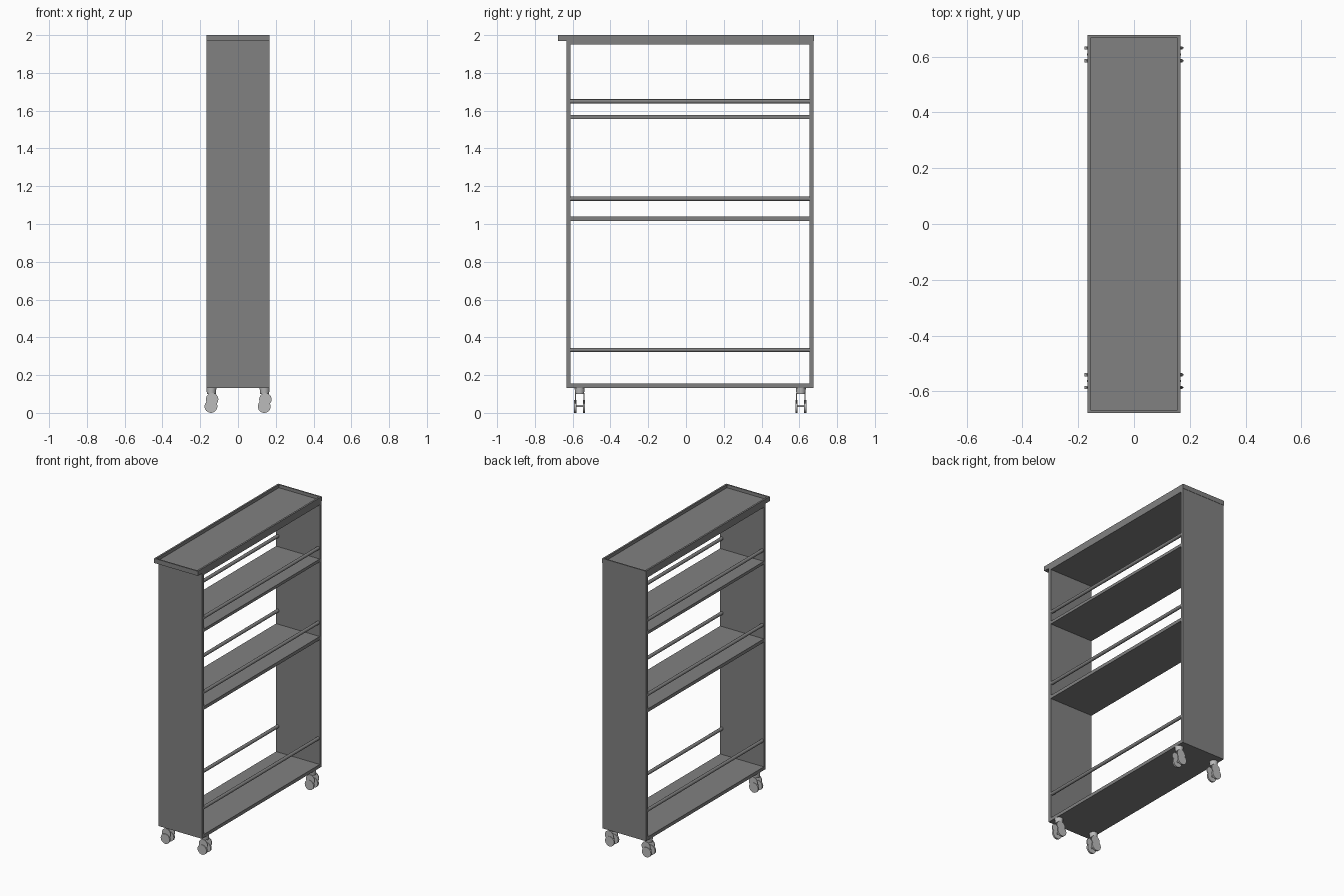
import bpy, math
from mathutils import Matrix

if "Cube" in bpy.data.objects:
    bpy.data.objects.remove(bpy.data.objects["Cube"])


def material(name, v):
    m = bpy.data.materials.new(name)
    m.diffuse_color = (v, v, v, 1)
    m.use_nodes = True
    m.node_tree.nodes["Principled BSDF"].inputs["Base Color"].default_value = m.diffuse_color
    return m


GREY = material("dark grey board", 0.22)
METAL = material("light grey caster", 0.5)


def box(name, x0, x1, y0, y1, z0, z1, mat=GREY):
    bpy.ops.mesh.primitive_cube_add(size=1)
    o = bpy.context.object
    o.name = name
    o.data.transform(Matrix.Translation(((x0 + x1) / 2, (y0 + y1) / 2, (z0 + z1) / 2))
                     @ Matrix.Diagonal((x1 - x0, y1 - y0, z1 - z0, 1)))
    o.data.materials.append(mat)
    return o


def rod(name, x, y, z, r, length, axis="Y", mat=GREY, sides=24, r2=None):
    rot = (math.pi / 2, 0, 0) if axis == "Y" else (0, 0, 0)
    bpy.ops.mesh.primitive_cone_add(vertices=sides, radius1=r, radius2=r if r2 is None else r2,
                                    depth=length, location=(x, y, z), rotation=rot)
    o = bpy.context.object
    o.name = name
    o.data.materials.append(mat)
    bpy.ops.object.shade_smooth_by_angle(angle=math.radians(40))
    return o


W = 0.167            # half width of the cart
YF, YB = -0.632, 0.675   # outer faces of the end panels
T = 0.02             # board thickness

# End panels
box("front_panel", -W, W, YF, YF + T, 0.132, 1.97)
box("back_panel", -W, W, YB - T, YB, 0.132, 1.955)

# Shelves with a guard rail on each open side
for name, z0, z1, rail in (("bottom", 0.132, 0.155, 0.333),
                           ("middle", 1.017, 1.040, 1.133),
                           ("upper", 1.556, 1.576, 1.649)):
    box(name + "_shelf", -W, W, YF + T, YB - T, z0, z1)
    for side, s in (("left", -1), ("right", 1)):
        rod(f"{name}_rail_{side}", s * 0.155, (YF + YB) / 2, rail, 0.0115,
            YB - YF - 2 * T, sides=16)

# Top tray: floor board plus thin raised rim, overhanging at the front
box("tray_board", -W, W, YF, YB, 1.95, 1.97)
box("tray_lip", -W, W, -0.677, YF, 1.968, 1.978)
box("tray_rim_front", -W, W, -0.677, -0.668, 1.968, 2.0)
box("tray_rim_back", -W, W, 0.668, 0.677, 1.968, 2.0)
for side, s in (("left", -1), ("right", 1)):
    a, b = sorted((s * W, s * 0.155))
    box("tray_rim_" + side, a, b, -0.668, 0.668, 1.968, 2.0)
box("tray_floor", -0.155, 0.155, YF, 0.668, 1.97, 1.978)

# Twin-wheel casters
for ny, cy in (("front", -0.563), ("back", 0.608)):
    for nx, cx in (("left", -0.141), ("right", 0.141)):
        tag = f"{ny}_{nx}"
        rod("caster_neck_" + tag, cx, cy, 0.116, 0.023, 0.034, "Z", METAL, r2=0.027)
        rod("caster_axle_" + tag, cx - 0.002, cy, 0.036, 0.006, 0.05, "Y", METAL, 12)
        for s in (-1, 1):
            rod("caster_fork_" + tag, cx + 0.004, cy + s * 0.023, 0.072, 0.033, 0.005, "Y", METAL)
            rod("caster_wheel_" + tag, cx - 0.002, cy + s * 0.023, 0.034, 0.034, 0.012, "Y", METAL)
